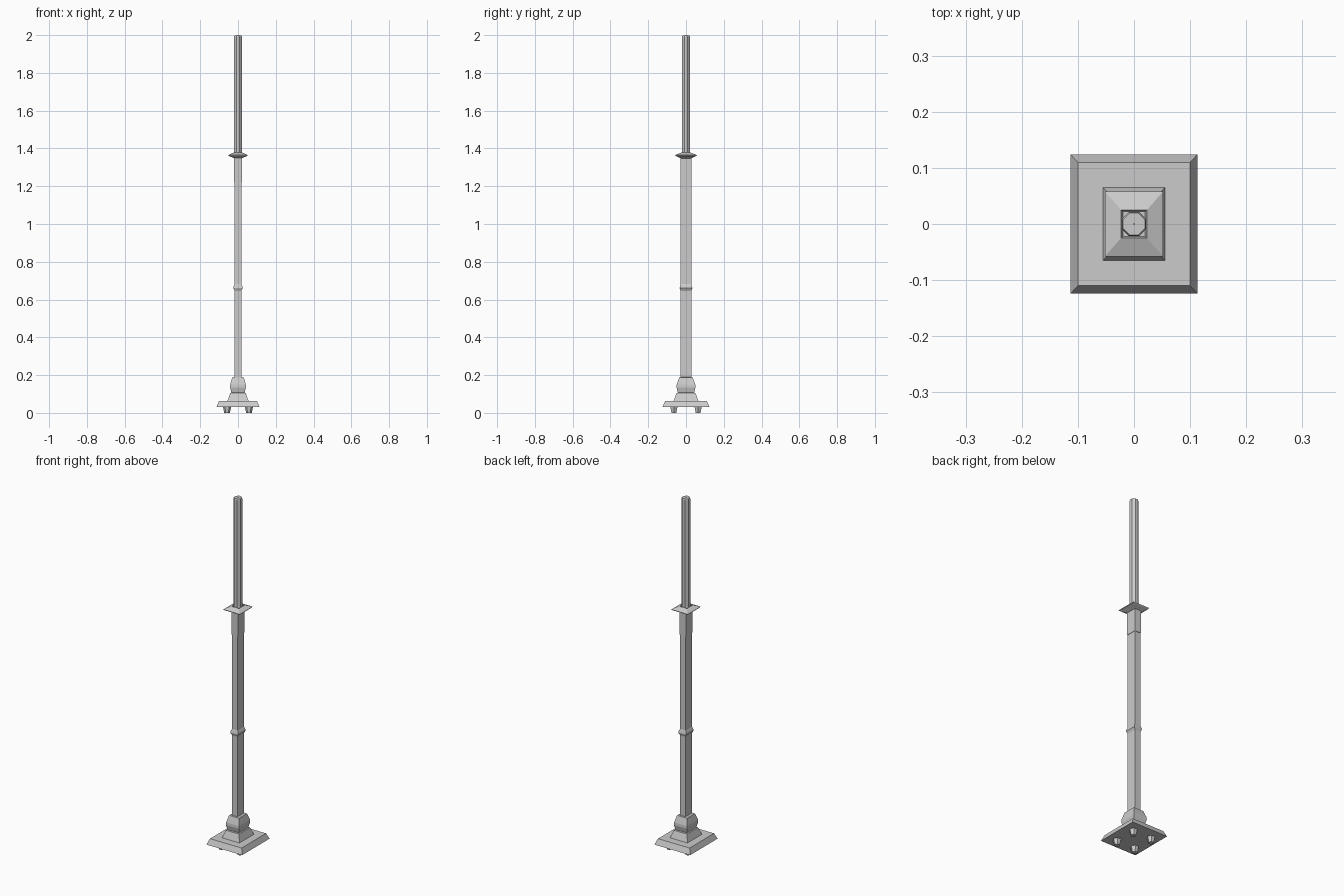
import bpy, bmesh, math

if "Cube" in bpy.data.objects:
    bpy.data.objects.remove(bpy.data.objects["Cube"])


def finish(name, bm):
    bmesh.ops.recalc_face_normals(bm, faces=bm.faces)
    mesh = bpy.data.meshes.new(name)
    bm.to_mesh(mesh)
    bm.free()
    obj = bpy.data.objects.new(name, mesh)
    bpy.context.collection.objects.link(obj)
    return obj


def loft(name, rings):
    """Skin a stack of point rings and cap both ends."""
    bm = bmesh.new()
    loops = [[bm.verts.new(p) for p in ring] for ring in rings]
    for a, b in zip(loops, loops[1:]):
        n = len(a)
        for i in range(n):
            j = (i + 1) % n
            bm.faces.new((a[i], a[j], b[j], b[i]))
    bm.faces.new(loops[0][::-1])
    bm.faces.new(loops[-1])
    return finish(name, bm)


def rect_loft(name, profile):
    """Profile entries: half width x, half width y, height."""
    return loft(name, [[(-x, -y, z), (x, -y, z), (x, y, z), (-x, y, z)]
                       for x, y, z in profile])


def round_loft(name, sides, profile, cx=0, cy=0, turn=0.0):
    """Profile entries: radius, height."""
    step = 2 * math.pi / sides
    return loft(name, [[(cx + r * math.cos(step * (i + turn)),
                         cy + r * math.sin(step * (i + turn)), z)
                        for i in range(sides)] for r, z in profile])


# Four tapered feet under the plate
for sx in (-1, 1):
    for sy in (-1, 1):
        round_loft("foot", 6, [(0.015, 0), (0.022, 0.034)], sx * 0.058, sy * 0.064)

# Bevelled base plate
rect_loft("base_plate", [(0.113, 0.124, 0.032), (0.100, 0.110, 0.064)])

# Plinth and bulbous pedestal
rect_loft("pedestal", [
    (0.056, 0.066, 0.062), (0.041, 0.050, 0.105), (0.035, 0.043, 0.107),
    (0.042, 0.050, 0.135), (0.041, 0.049, 0.150), (0.031, 0.036, 0.187),
    (0.018, 0.026, 0.189)])

# Shaft with a slightly wider upper section
rect_loft("shaft", [(0.018, 0.028, 0.18), (0.018, 0.028, 1.222)])
rect_loft("upper_shaft", [(0.020, 0.030, 1.220), (0.020, 0.030, 1.352)])

# Ring around the middle of the shaft
rect_loft("shaft_ring", [
    (0.018, 0.028, 0.646), (0.025, 0.034, 0.660), (0.023, 0.032, 0.670),
    (0.018, 0.028, 0.682)])

# Drip collar with a shallow socket
rect_loft("drip_collar", [
    (0.020, 0.028, 1.348), (0.050, 0.055, 1.361), (0.052, 0.058, 1.365),
    (0.023, 0.025, 1.378), (0.020, 0.022, 1.364)])

# Candle and wick
round_loft("candle", 8, [(0.0235, 1.355), (0.0235, 1.990), (0.021, 1.997)], turn=0.5)
round_loft("wick", 6, [(0.002, 1.99), (0.002, 2.0)])
